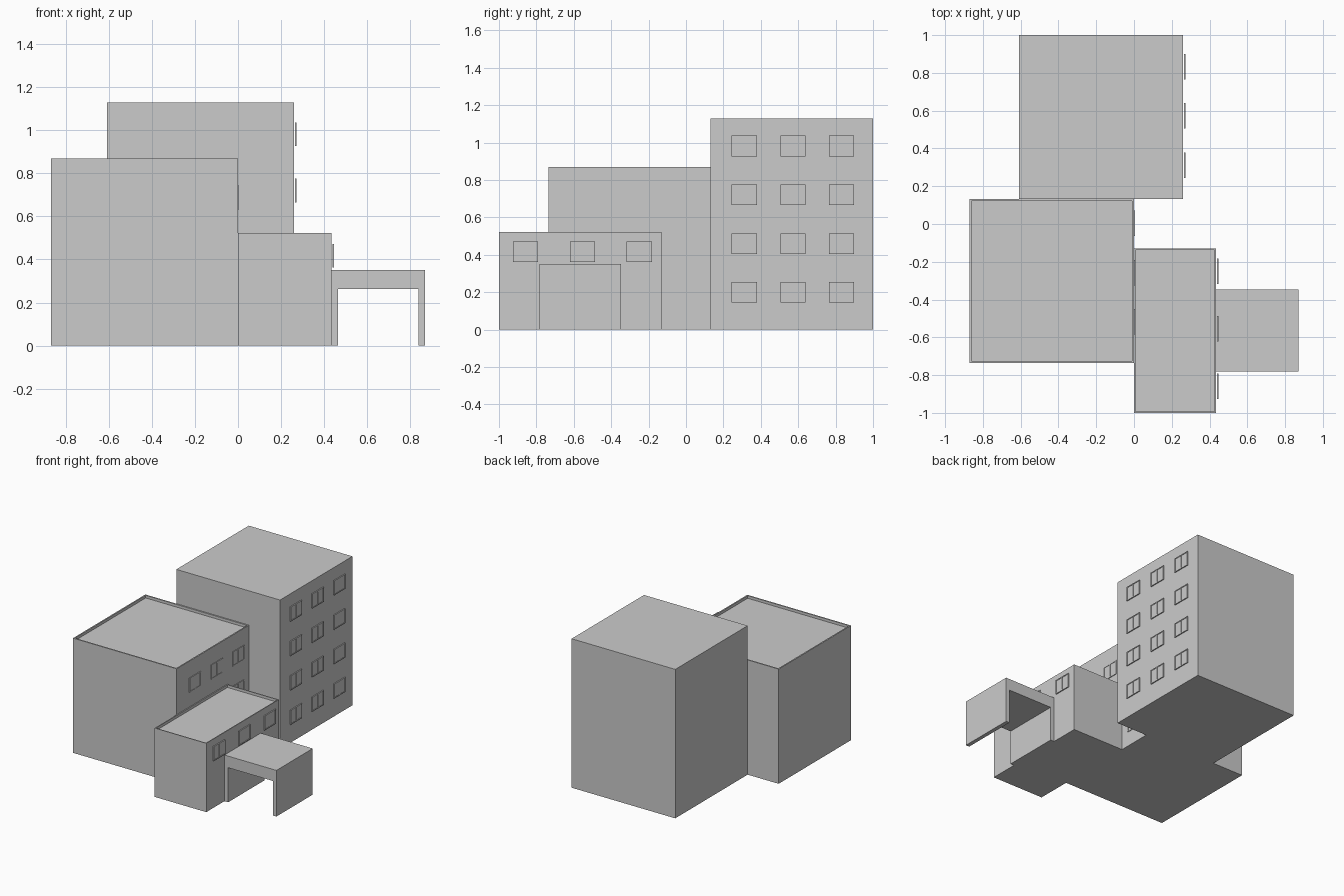
import bpy
import bmesh
from mathutils import Matrix, Vector

if "Cube" in bpy.data.objects:
    bpy.data.objects.remove(bpy.data.objects["Cube"])


def add_box(bm, lo, hi):
    lo, hi = Vector(lo), Vector(hi)
    m = Matrix.Translation((lo + hi) / 2) @ Matrix.Diagonal((*(hi - lo), 1))
    bmesh.ops.create_cube(bm, size=1, matrix=m)


def finish(name, bm):
    bmesh.ops.recalc_face_normals(bm, faces=bm.faces)
    mesh = bpy.data.meshes.new(name)
    bm.to_mesh(mesh)
    bm.free()
    obj = bpy.data.objects.new(name, mesh)
    bpy.context.collection.objects.link(obj)
    return obj


def block(name, lo, hi, rim=0.0, depth=0.02):
    """Closed block, optionally with a sunken roof inside a parapet."""
    bm = bmesh.new()
    add_box(bm, lo, hi)
    if rim:
        bm.normal_update()
        top = max(bm.faces, key=lambda f: f.calc_center_median().z)
        bmesh.ops.inset_region(bm, faces=[top], thickness=rim)
        roof = bmesh.ops.extrude_discrete_faces(bm, faces=[top])["faces"][0]
        bmesh.ops.translate(bm, verts=roof.verts, vec=(0, 0, -depth))
    return finish(name, bm)


def windows(name, x, ys, zs, w=0.135, h=0.11, bar=0.007):
    """Grid of thin two-light windows facing +x; x is the back plane."""
    bm = bmesh.new()
    front, pane = x + 0.008, x + 0.005
    for y in ys:
        for z in zs:
            y0, y1, z0, z1 = y - w / 2, y + w / 2, z - h / 2, z + h / 2
            # glass
            add_box(bm, (x, y0 + bar, z0 + bar), (pane, y1 - bar, z1 - bar))
            # frame sides and mullion
            for c in (y0 + bar / 2, y, y1 - bar / 2):
                add_box(bm, (x, c - bar / 2, z0), (front, c + bar / 2, z1))
            # sill and head
            for c in (z0, z1 - bar):
                add_box(bm, (x, y0, c), (front, y1, c + bar))
    return finish(name, bm)


# building masses
block("tower", (-0.61, 0.132, 0), (0.26, 1.0, 1.13))
block("main_block", (-0.87, -0.735, 0), (0.0, 0.132, 0.87), rim=0.014)
block("low_block", (0.0, -1.0, 0), (0.434, -0.13, 0.522), rim=0.01)

# entrance canopy: arch profile extruded along y
profile = [(0.434, 0), (0.465, 0), (0.465, 0.262), (0.84, 0.262),
           (0.84, 0), (0.87, 0), (0.87, 0.35), (0.434, 0.35)]
bm = bmesh.new()
face = bm.faces.new([bm.verts.new((x, -0.782, z)) for x, z in profile])
ext = bmesh.ops.extrude_face_region(bm, geom=[face], use_keep_orig=True)
verts = [v for v in ext["geom"] if isinstance(v, bmesh.types.BMVert)]
bmesh.ops.translate(bm, verts=verts, vec=(0, 0.435, 0))
finish("entrance_canopy", bm)

# window grids
windows("tower_windows", 0.265, [0.312 + 0.26 * i for i in range(3)],
        [0.199 + 0.261 * i for i in range(4)])
windows("main_windows", -0.003, [0.003 - 0.26 * i for i in range(3)],
        [0.166 + 0.261 * i for i in range(3)])
windows("low_windows", 0.439, [-0.858 + 0.304 * i for i in range(3)], [0.417])
